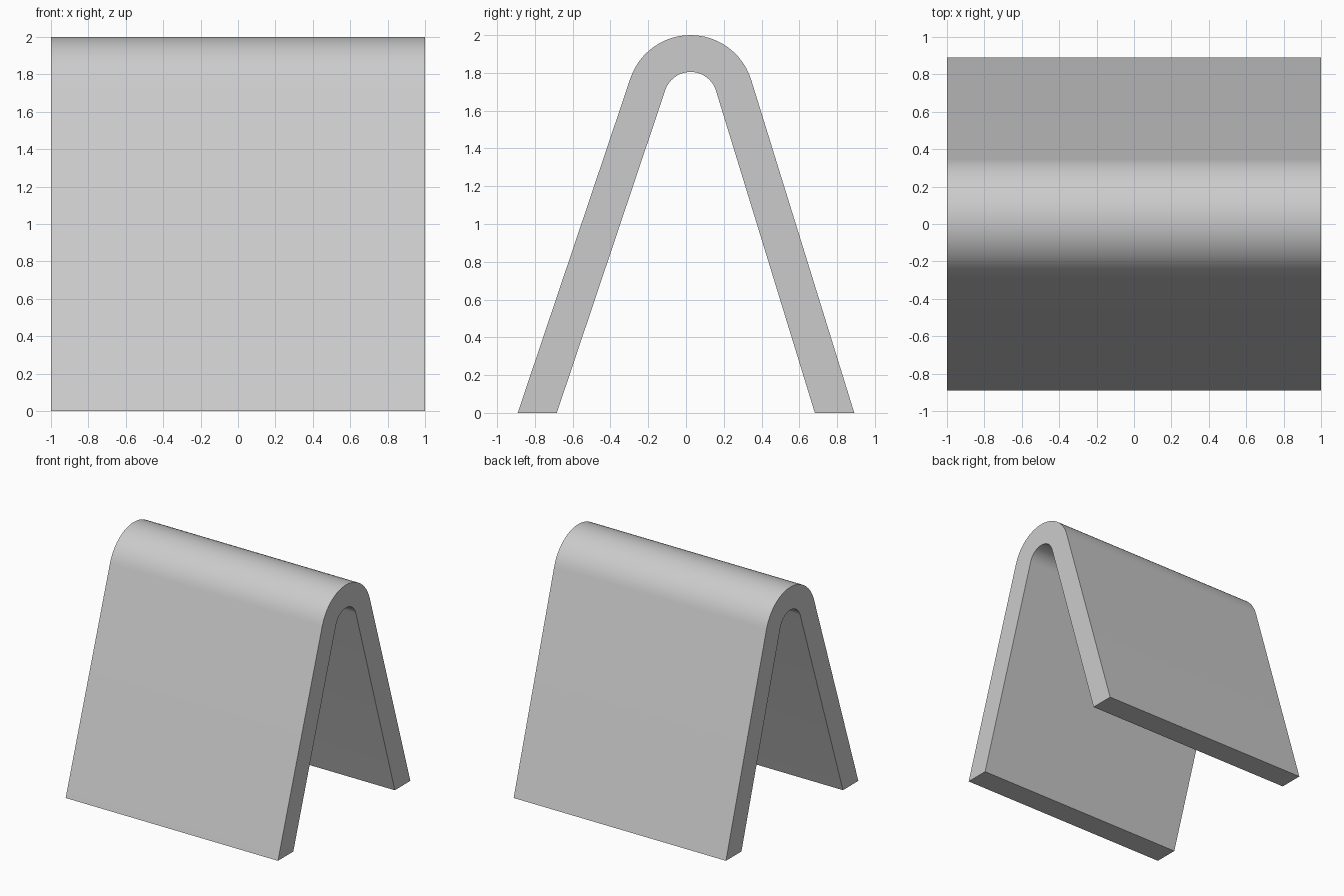
import bpy, bmesh
from math import sin, cos, radians

if "Cube" in bpy.data.objects:
    bpy.data.objects.remove(bpy.data.objects["Cube"])

CY, CZ = 0.024, 1.664          # centre of the bend
R_OUT, R_IN = 0.336, 0.141     # outer and inner bend radius
A_LEFT, A_RIGHT = radians(18.5), radians(17.0)   # lean of each leg
STEPS = 24


def bend(radius):
    """Arc from the left leg over the top to the right leg."""
    start, end = radians(180) - A_LEFT, A_RIGHT
    angles = [start + (end - start) * i / STEPS for i in range(STEPS + 1)]
    return [(CY + radius * cos(a), CZ + radius * sin(a)) for a in angles]


# Side profile (y, z): outer skin, then back along the inner skin
outer = [(-0.891, 0)] + bend(R_OUT) + [(0.891, 0)]
inner = [(-0.684, 0)] + bend(R_IN) + [(0.682, 0)]
profile = outer + inner[::-1]

# Folded sheet: profile extruded across the width
bm = bmesh.new()
face = bm.faces.new([bm.verts.new((-1, y, z)) for y, z in profile])
result = bmesh.ops.extrude_face_region(bm, geom=[face])
moved = [g for g in result["geom"] if isinstance(g, bmesh.types.BMVert)]
bmesh.ops.translate(bm, vec=(2, 0, 0), verts=moved)
bmesh.ops.recalc_face_normals(bm, faces=bm.faces)

mesh = bpy.data.meshes.new("folded_stand")
bm.to_mesh(mesh)
bm.free()
stand = bpy.data.objects.new("folded_stand", mesh)
bpy.context.collection.objects.link(stand)

# Smooth bend, sharp rims
bpy.context.view_layer.objects.active = stand
stand.select_set(True)
bpy.ops.object.shade_smooth_by_angle(angle=radians(30))
